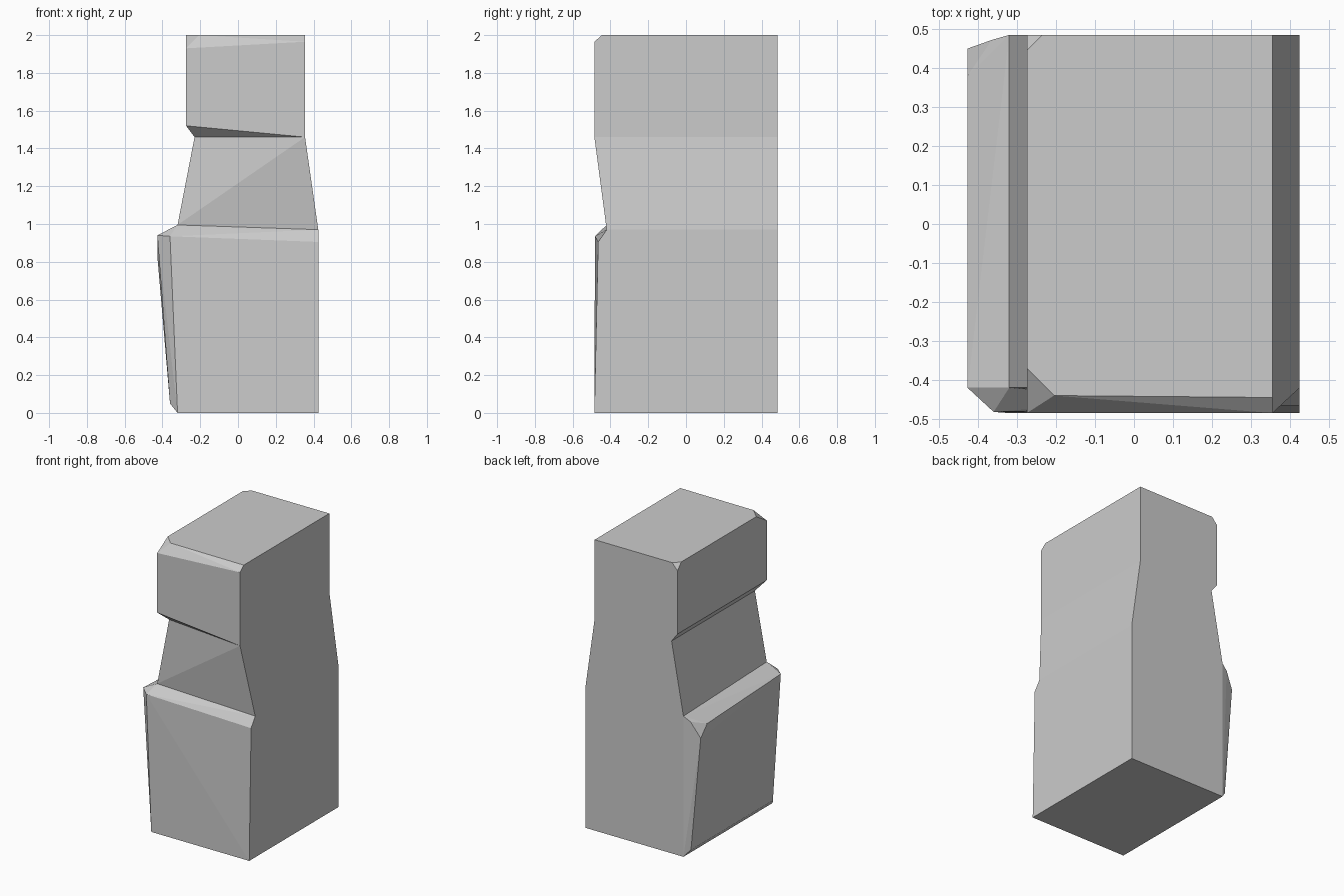
import bpy, bmesh
from math import radians

if "Cube" in bpy.data.objects:
    bpy.data.objects.remove(bpy.data.objects["Cube"])

# Shared joint sections (front-left, front-right, back-right, back-left)
waist = [(-.32, -.42, .995), (.425, -.42, .97), (.425, .485, .97), (-.32, .485, .967)]
neck_top = [(-.23, -.42, 1.46), (.355, -.485, 1.46), (.355, .485, 1.46), (-.23, .485, 1.46)]

# Base block: footprint, undercut left edge, shoulder with clipped corners
base = [
    (-.32, -.485, 0), (.425, -.485, 0), (.425, .485, 0), (-.32, .485, 0),
    (-.36, -.43, .05), (-.36, .46, .05),
    (-.36, -.482, .935), (.425, -.465, .905),
    (-.427, -.42, .94), (-.427, .38, .905),
    (-.427, .45, .83), (-.365, .472, .935),
]

# Head block: lower rim, then clipped front edge and corners at the top
head = [
    (-.275, -.485, 1.52), (.355, -.485, 1.52), (-.275, .485, 1.52),
    (-.275, -.485, 1.93), (.355, -.485, 1.965), (-.275, .485, 1.954),
    (-.275, -.37, 2), (-.205, -.44, 2), (.355, -.445, 2),
    (.355, .485, 2), (-.235, .485, 2), (-.275, .445, 2),
]

bm = bmesh.new()


def add_block(points, joints):
    """Convex faceted block, left open where it meets its neighbours."""
    verts = [bm.verts.new(p) for p in points]
    ends = [[bm.verts.new(p) for p in joint] for joint in joints]
    everything = verts + [v for end in ends for v in end]
    bmesh.ops.convex_hull(bm, input=everything)
    inner = {f for end in ends for v in end for f in v.link_faces
             if all(w in end for w in f.verts)}
    bmesh.ops.delete(bm, geom=list(inner), context='FACES_ONLY')


add_block(base, [waist])
add_block([], [waist, neck_top])
add_block(head, [neck_top])

# Weld the three blocks and merge flat areas
bmesh.ops.remove_doubles(bm, verts=bm.verts[:], dist=1e-4)
bmesh.ops.delete(bm, geom=[e for e in bm.edges if not e.link_faces], context='EDGES')
bmesh.ops.delete(bm, geom=[v for v in bm.verts if not v.link_faces], context='VERTS')
bmesh.ops.dissolve_limit(bm, angle_limit=radians(1), verts=bm.verts[:], edges=bm.edges[:])
bmesh.ops.recalc_face_normals(bm, faces=bm.faces[:])

mesh = bpy.data.meshes.new("stone_pillar")
bm.to_mesh(mesh)
bm.free()
bpy.context.collection.objects.link(bpy.data.objects.new("stone_pillar", mesh))
